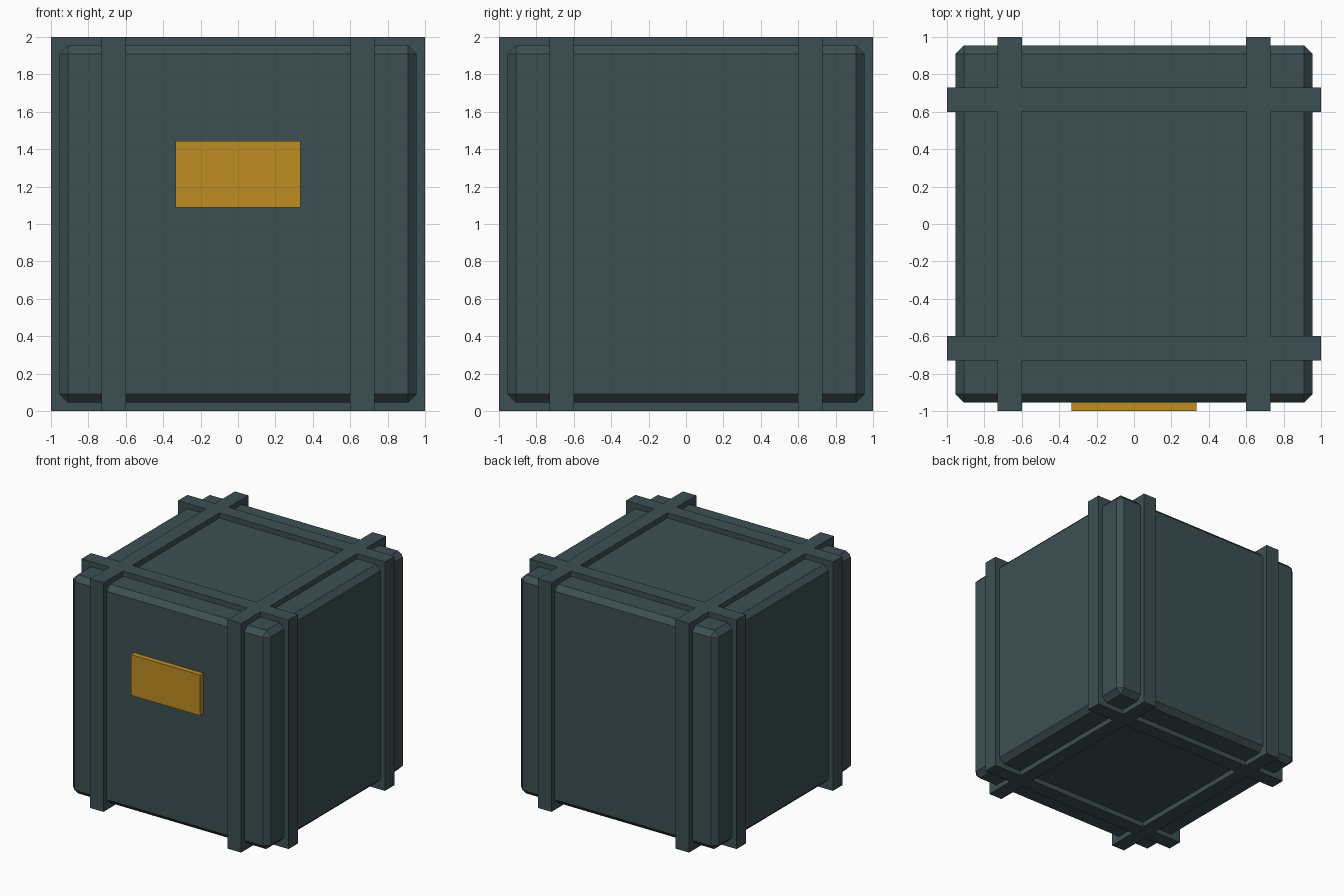
import bpy
import bmesh
from mathutils import Matrix

if "Cube" in bpy.data.objects:
    bpy.data.objects.remove(bpy.data.objects["Cube"], do_unlink=True)

HALF = 1.0        # outer reach of the straps
BODY = 0.955      # half size of the crate body
CHAMFER = 0.045
STRAP_POS = 0.665
STRAP_WIDTH = 0.13


def material(name, color):
    mat = bpy.data.materials.new(name)
    mat.use_nodes = True
    mat.diffuse_color = color
    mat.node_tree.nodes["Principled BSDF"].inputs["Base Color"].default_value = color
    return mat


def finish(name, bm, mat):
    bmesh.ops.recalc_face_normals(bm, faces=bm.faces)
    mesh = bpy.data.meshes.new(name)
    bm.to_mesh(mesh)
    bm.free()
    mesh.materials.append(mat)
    obj = bpy.data.objects.new(name, mesh)
    bpy.context.collection.objects.link(obj)
    return obj


def box(name, center, size, mat):
    bm = bmesh.new()
    bmesh.ops.create_cube(bm, size=1, matrix=Matrix.Diagonal((*size, 1)))
    obj = finish(name, bm, mat)
    obj.location = center
    return obj


def strap_loop(name, axis, offset, mat):
    """Square band around the crate; axis 0 faces x, axis 1 faces y."""
    bm = bmesh.new()
    inner = BODY - CHAMFER
    rings = []
    for side, reach in ((-1, HALF), (1, HALF), (1, inner), (-1, inner)):
        ring = []
        for u, v in ((-1, -1), (1, -1), (1, 1), (-1, 1)):
            co = [u * reach, u * reach, v * reach + HALF]
            co[axis] = offset + side * STRAP_WIDTH / 2
            ring.append(bm.verts.new(co))
        rings.append(ring)
    for i in range(4):
        a, b = rings[i], rings[(i + 1) % 4]
        for j in range(4):
            k = (j + 1) % 4
            bm.faces.new((a[j], a[k], b[k], b[j]))
    return finish(name, bm, mat)


slate = material("dark_slate", (0.046, 0.078, 0.086, 1))
gold = material("gold", (0.51, 0.27, 0.016, 1))

# Crate body with chamfered edges
body = box("crate_body", (0, 0, HALF), (2 * BODY,) * 3, slate)
bevel = body.modifiers.new("chamfer", "BEVEL")
bevel.width = CHAMFER
bevel.segments = 1

# Two pairs of straps wrapped over the top, sides and bottom
for axis, label in ((0, "lengthwise"), (1, "crosswise")):
    for sign, end in ((-1, "first"), (1, "second")):
        strap_loop(f"{label}_strap_{end}", axis, sign * STRAP_POS, slate)

# Raised plate on the front
box("front_plate", (0, -0.97, 1.267), (0.67, 0.06, 0.355), gold)
